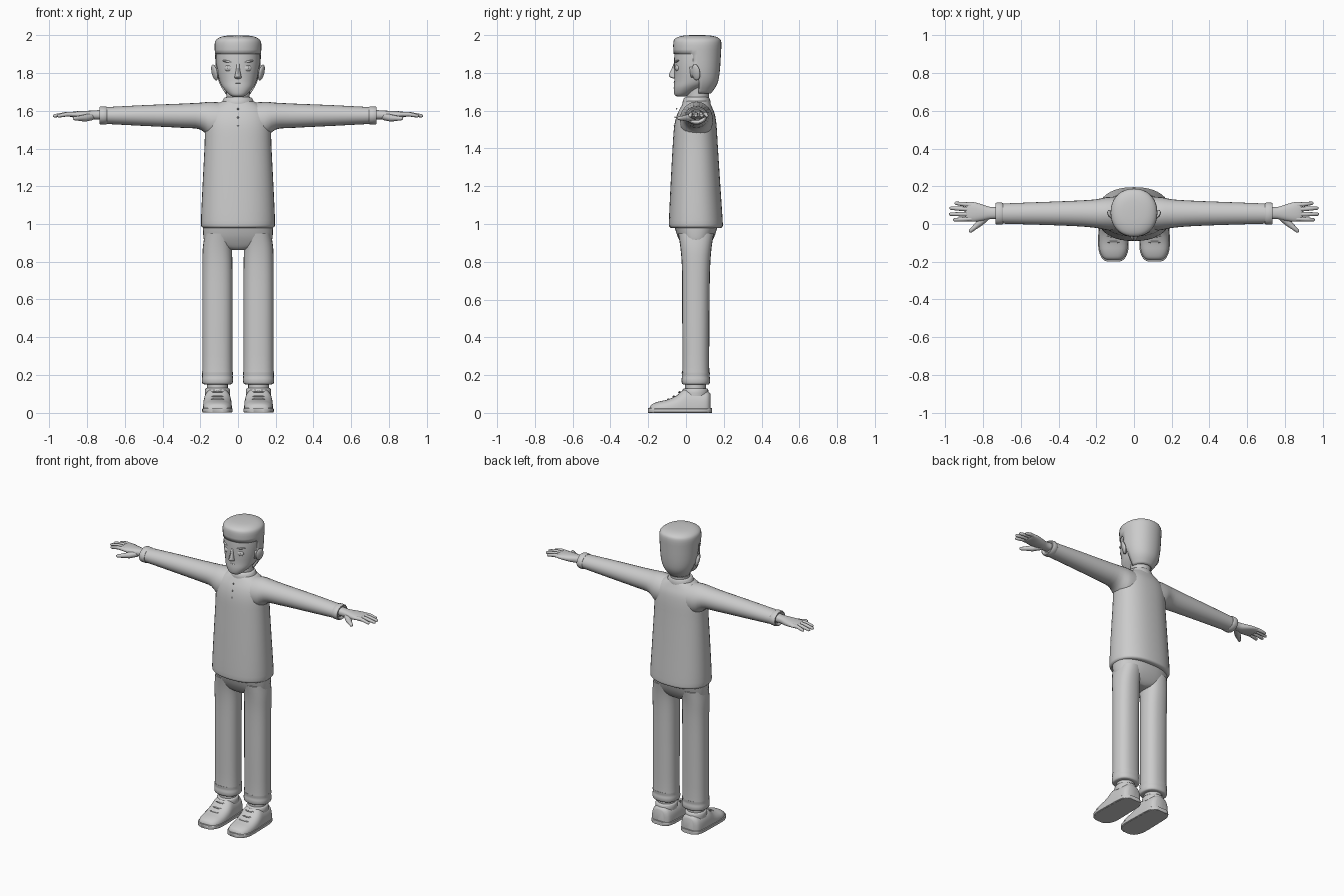
import bpy, bmesh, math
from mathutils import Vector, Matrix

grey = bpy.data.materials.new("plain grey")
grey.diffuse_color = (0.6, 0.6, 0.6, 1)


def finish(name, bm, angle=40):
    bmesh.ops.recalc_face_normals(bm, faces=bm.faces)
    me = bpy.data.meshes.new(name)
    bm.to_mesh(me)
    bm.free()
    me.materials.append(grey)
    ob = bpy.data.objects.new(name, me)
    bpy.context.collection.objects.link(ob)
    bpy.ops.object.select_all(action='DESELECT')
    bpy.context.view_layer.objects.active = ob
    ob.select_set(True)
    bpy.ops.object.shade_smooth_by_angle(angle=math.radians(angle))
    return ob


def smooth_rings(rings, steps):
    """Catmull-Rom interpolation between cross-sections."""
    out, n = [], len(rings)
    for i in range(n - 1):
        a, b, c, d = (rings[max(0, min(n - 1, i + k))] for k in (-1, 0, 1, 2))
        for s in range(steps):
            t = s / steps
            out.append([0.5 * (2 * q + (r - p) * t + (2 * p - 5 * q + 4 * r - w) * t * t
                               + (3 * q - p - 3 * r + w) * t ** 3)
                        for p, q, r, w in zip(a, b, c, d)])
    return out + [list(rings[-1])]


def loft(name, axis, rings, sides=24, power=2.0, steps=3, floor=False, keep=None):
    """Rings are (position, centre u, centre v, radius u, radius v) along an axis."""
    bm = bmesh.new()
    loops = []
    for p, cu, cv, ru, rv in smooth_rings(rings, steps):
        loop = []
        for k in range(sides):
            a = 2 * math.pi * k / sides
            c, s = math.cos(a), math.sin(a)
            u = cu + ru * math.copysign(abs(c) ** (2 / power), c)
            v = cv + rv * math.copysign(abs(s) ** (2 / power), s)
            co = {'x': (p, u, v), 'y': (u, p, v), 'z': (u, v, p)}[axis]
            if floor:
                co = (co[0], co[1], max(0, co[2]))
            loop.append(bm.verts.new(co))
        loops.append(loop)
    for a, b in zip(loops, loops[1:]):
        for k in range(sides):
            j = (k + 1) % sides
            bm.faces.new((a[k], a[j], b[j], b[k]))
    bm.faces.new(loops[0])
    bm.faces.new(loops[-1])
    if keep:
        bad = [f for f in bm.faces if not keep(f.calc_center_median())]
        bmesh.ops.delete(bm, geom=bad, context='FACES')
    return finish(name, bm)


def blob(name, loc, scale, rot=(0, 0, 0), seg=16):
    bm = bmesh.new()
    bmesh.ops.create_uvsphere(bm, u_segments=seg, v_segments=seg // 2, radius=1)
    ob = finish(name, bm)
    ob.location, ob.scale, ob.rotation_euler = loc, scale, rot
    return ob


def tube(name, points, radii, sides=10, flat=1.0):
    """Tapered rounded limb through points."""
    bm = bmesh.new()
    pts = [Vector(p) for p in points]
    d0, d1 = (pts[1] - pts[0]).normalized(), (pts[-1] - pts[-2]).normalized()
    pts = pts + [pts[-1] + d1 * radii[-1] * 0.7]
    radii = list(radii) + [radii[-1] * 0.4]
    loops = []
    for i, (p, r) in enumerate(zip(pts, radii)):
        d = (pts[min(i + 1, len(pts) - 1)] - pts[max(i - 1, 0)]).normalized()
        side = d.cross(Vector((0, 0, 1))).normalized()
        up = side.cross(d)
        loops.append([bm.verts.new(p + side * r * math.cos(2 * math.pi * k / sides)
                                   + up * r * flat * math.sin(2 * math.pi * k / sides))
                      for k in range(sides)])
    for a, b in zip(loops, loops[1:]):
        for k in range(sides):
            j = (k + 1) % sides
            bm.faces.new((a[k], a[j], b[j], b[k]))
    bm.faces.new(loops[0])
    bm.faces.new(loops[-1])
    return finish(name, bm, 60)


# Sweater body and collar
loft("sweater", 'z', [
    (0.978, 0, .053, .175, .125), (0.985, 0, .053, .192, .140), (1.02, 0, .052, .196, .142),
    (1.20, 0, .050, .188, .132), (1.42, 0, .049, .177, .119), (1.52, 0, .050, .175, .112),
    (1.58, 0, .053, .165, .100), (1.62, 0, .055, .135, .082), (1.65, 0, .057, .085, .066)],
    sides=40, power=2.3)
loft("collar", 'z', [(1.63, 0, .056, .088, .074), (1.65, 0, .056, .083, .073),
                     (1.668, 0, .057, .074, .066), (1.672, 0, .058, .064, .058)], sides=32)
for i in range(3):
    blob("button", (0, -.0615 + .012 * (i == 2) + .004 * (i == 1), 1.52 + .045 * i),
         (.005, .004, .005), seg=8)

# Trousers hips
loft("hips", 'z', [(.862, 0, .052, .03, .045), (.875, 0, .052, .11, .062), (.90, 0, .053, .172, .080),
                   (.94, 0, .053, .184, .100), (1.0, 0, .053, .186, .118)], sides=36, power=2.4)

# Head, nose, mouth and neck
loft("neck", 'z', [(1.62, 0, .062, .064, .060), (1.68, 0, .062, .062, .060),
                   (1.76, 0, .065, .066, .064)])
loft("head", 'z', [
    (1.674, 0, -.025, .022, .018), (1.684, 0, -.020, .044, .040), (1.72, 0, .010, .078, .075),
    (1.76, 0, .046, .099, .108), (1.83, 0, .055, .113, .118), (1.90, 0, .058, .115, .119),
    (1.96, 0, .060, .105, .110), (1.985, 0, .060, .07, .07)], sides=36, power=2.15)
loft("nose", 'z', [(1.769, 0, -.058, .008, .006), (1.776, 0, -.064, .019, .018),
                   (1.788, 0, -.068, .016, .023), (1.82, 0, -.061, .010, .016),
                   (1.85, 0, -.055, .009, .010)], sides=12)
blob("upper_lip", (0, -.052, 1.748), (.027, .013, .005))
blob("lower_lip", (0, -.048, 1.738), (.022, .014, .006))

# Hair shell with front hairline and sideburns
hair = loft("hair", 'z', [
    (1.69, 0, .066, .066, .066), (1.74, 0, .069, .096, .096), (1.80, 0, .064, .114, .114),
    (1.90, 0, .060, .122, .125), (1.96, 0, .060, .123, .127), (1.983, 0, .060, .108, .116),
    (1.996, 0, .060, .075, .080), (2.0, 0, .060, .03, .03)], sides=36, power=2.15,
    keep=lambda c: c.z > 1.9 or (c.y > .03 and c.z > 1.77) or (c.y > .07 and c.z > 1.695))
thick = hair.modifiers.new("thickness", 'SOLIDIFY')
thick.thickness = .012
thick.offset = -1

FINGERS = [(.945, .110, .100), (.972, .084, .077), (.975, .052, .052), (.952, .022, .028)]
for s, side in ((-1, "right"), (1, "left")):
    # Sleeves and cuffs
    loft(side + "_sleeve", 'x', [
        (s * .06, .055, 1.550, .088, .090), (s * .14, .055, 1.550, .088, .098),
        (s * .20, .055, 1.572, .076, .071), (s * .30, .056, 1.574, .068, .064),
        (s * .50, .056, 1.575, .060, .055), (s * .71, .055, 1.575, .053, .044)])
    loft(side + "_cuff", 'x', [
        (s * .695, .055, 1.575, .052, .043), (s * .70, .055, 1.575, .058, .048),
        (s * .728, .055, 1.575, .058, .048), (s * .735, .055, 1.575, .050, .041),
        (s * .725, .055, 1.575, .036, .028)], steps=2)
    # Hands with four fingers and thumb
    loft(side + "_palm", 'x', [
        (s * .71, .058, 1.580, .033, .026), (s * .76, .058, 1.578, .032, .024),
        (s * .80, .060, 1.577, .042, .023), (s * .85, .064, 1.580, .052, .018),
        (s * .885, .066, 1.580, .050, .013), (s * .895, .066, 1.578, .042, .007)], power=2.3)
    for tip, y1, y0 in FINGERS:
        tube(side + "_finger", [(s * .86, y0, 1.581), (s * (.86 + tip) / 2, (y0 + y1) / 2, 1.582),
                                (s * tip, y1, 1.573)], (.013, .0115, .009))
    tube(side + "_thumb", [(s * .775, .045, 1.570), (s * .815, .008, 1.561),
                           (s * .845, -.018, 1.560), (s * .868, -.038, 1.560)],
         (.020, .019, .013, .010))
    # Ears, eyes and brows
    blob(side + "_ear", (s * .124, .052, 1.803), (.012, .025, .044), (0, s * .25, -s * .5))
    blob(side + "_eye", (s * .050, -.047, 1.826), (.023, .011, .017), (0, 0, s * .25))
    blob(side + "_pupil", (s * .049, -.056, 1.826), (.009, .004, .010))
    blob(side + "_brow", (s * .052, -.048, 1.861), (.033, .008, .006), (0, -s * .15, s * .25))
    # Trouser leg with a rolled hem
    x = s * .109
    loft(side + "_trouser_leg", 'z', [
        (.150, x, .052, .070, .064), (.155, x, .052, .080, .073), (.175, x, .052, .083, .076),
        (.195, x, .052, .081, .073), (.215, x, .052, .082, .075), (.24, x, .052, .080, .071),
        (.50, x, .052, .080, .072), (.75, x, .053, .080, .074), (.87, x, .053, .078, .082),
        (.95, s * .10, .053, .075, .095)], power=2.4)
    # Ankle and shoe
    loft(side + "_ankle", 'z', [(.06, x, .05, .055, .055), (.18, x, .05, .055, .055)], steps=1)
    loft(side + "_shoe", 'y', [
        (-.192, x, .012, .030, .016), (-.180, x, .012, .055, .034), (-.145, x, .014, .072, .046),
        (-.10, x, .018, .077, .052), (-.05, x, .022, .077, .070), (-.01, x, .028, .075, .098),
        (.02, x, .03, .074, .098), (.08, x, .03, .071, .088), (.115, x, .03, .062, .085),
        (.130, x, .03, .040, .070)], power=2.7, floor=True)
    loft(side + "_sole", 'y', [
        (-.2, x, .0125, .028, .0125), (-.188, x, .0125, .055, .0125), (-.15, x, .0125, .076, .0125),
        (-.10, x, .0125, .081, .0125), (0, x, .0125, .079, .0125), (.08, x, .0125, .076, .0125),
        (.12, x, .0125, .062, .0125), (.137, x, .0125, .036, .0125)], power=8, floor=True)
    loft(side + "_shoe_opening", 'z', [(.09, x, .05, .066, .070), (.122, x, .05, .066, .068),
                                       (.130, x, .05, .058, .060)], steps=2)
    # Laces
    for i in range(3):
        blob("lace", (x, -.095 + .03 * i, .071 + .012 * i + .004 * i * i), (.035, .007, .005),
             (.4, 0, 0), 8)
